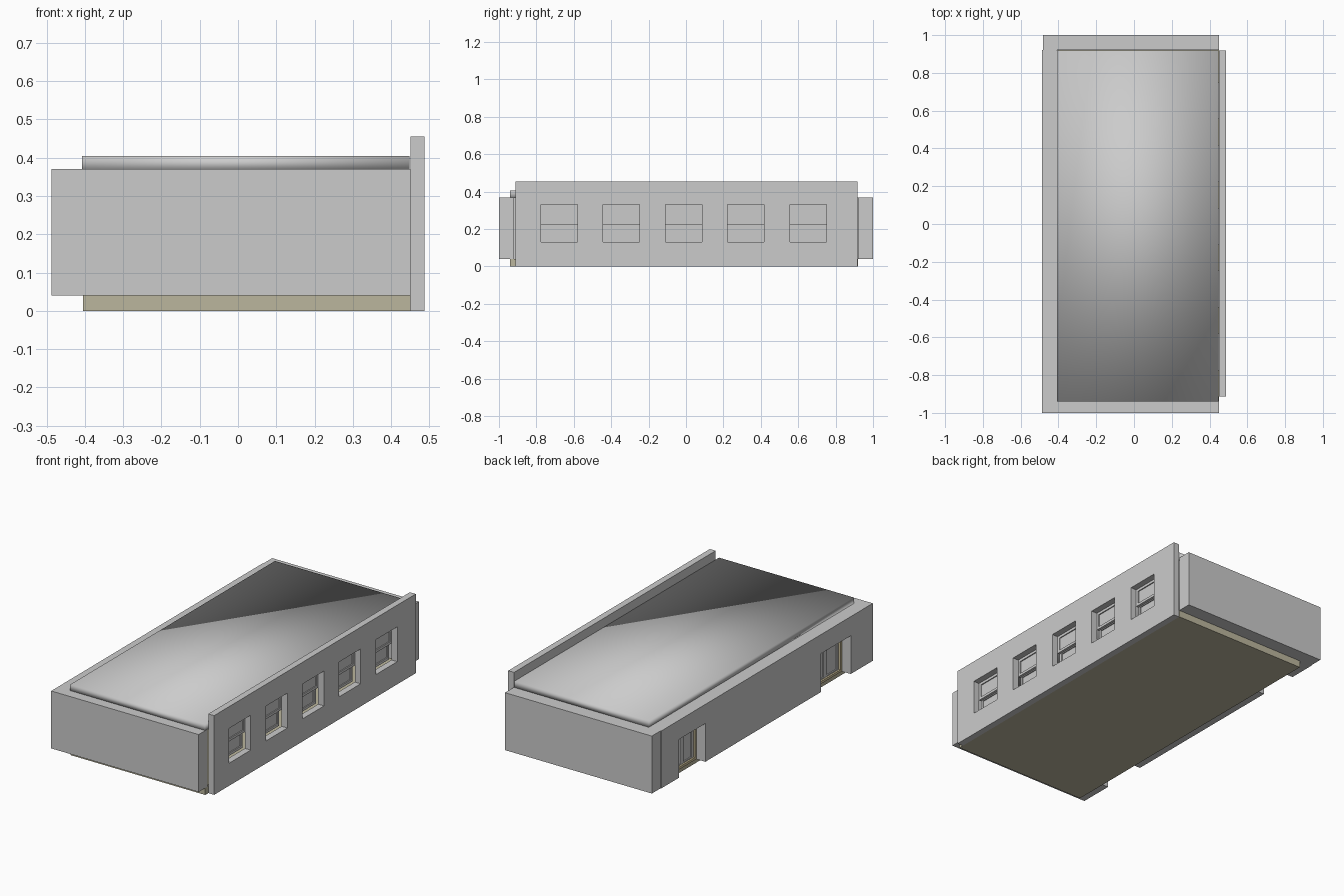
import bpy, bmesh

if "Cube" in bpy.data.objects:
    bpy.data.objects.remove(bpy.data.objects["Cube"])


def material(name, rgb):
    m = bpy.data.materials.new(name)
    m.diffuse_color = (*rgb, 1)
    m.use_nodes = True
    m.node_tree.nodes["Principled BSDF"].inputs["Base Color"].default_value = m.diffuse_color
    return m


OLIVE = material("olive_floor", (0.5, 0.47, 0.34))
TAN = material("tan_frame", (0.6, 0.52, 0.32))


def finish(name, bm, mat=None):
    bmesh.ops.recalc_face_normals(bm, faces=bm.faces[:])
    mesh = bpy.data.meshes.new(name)
    bm.to_mesh(mesh)
    bm.free()
    ob = bpy.data.objects.new(name, mesh)
    bpy.context.collection.objects.link(ob)
    if mat:
        mesh.materials.append(mat)
    return ob


def box(name, x, y, z, mat=None):
    bm = bmesh.new()
    bmesh.ops.create_cube(bm, size=1)
    for v in bm.verts:
        v.co = [r[0] + (c + 0.5) * (r[1] - r[0]) for r, c in zip((x, y, z), v.co)]
    return finish(name, bm, mat)


def wall(name, x, y, z, holes, hz):
    """Wall along y with openings: grid of cells minus the holes, extruded in x."""
    ys = sorted({*y, *(v for h in holes for v in h)})
    zs = sorted({*z, *hz})
    bm = bmesh.new()
    for a, b in zip(ys, ys[1:]):
        for c, d in zip(zs, zs[1:]):
            if (a, b) in holes and hz[0] <= c and d <= hz[1]:
                continue
            bm.faces.new([bm.verts.new((x[0], p, q)) for p, q in ((a, c), (b, c), (b, d), (a, d))])
    bmesh.ops.remove_doubles(bm, verts=bm.verts[:], dist=1e-5)
    ext = bmesh.ops.extrude_face_region(bm, geom=bm.faces[:], use_keep_orig=True)
    new = [g for g in ext["geom"] if isinstance(g, bmesh.types.BMVert)]
    bmesh.ops.translate(bm, verts=new, vec=(x[1] - x[0], 0, 0))
    return finish(name, bm)


def frame(name, x, y, z, t, mat=None):
    """Rectangular frame of bar width t."""
    box(name + "_left", x, (y[0], y[0] + t), z, mat)
    box(name + "_right", x, (y[1] - t, y[1]), z, mat)
    box(name + "_top", x, (y[0] + t, y[1] - t), (z[1] - t, z[1]), mat)
    box(name + "_bottom", x, (y[0] + t, y[1] - t), (z[0], z[0] + t), mat)


# floor slab
box("floor_slab", (-0.405, 0.45), (-0.94, 0.92), (0, 0.04), OLIVE)

# smooth shaded roof slab
roof = box("roof", (-0.408, 0.448), (-0.94, 0.918), (0.365, 0.405))
for p in roof.data.polygons:
    p.use_smooth = True

# end walls
box("front_wall", (-0.487, 0.45), (-1, -0.92), (0.04, 0.37))
box("back_wall", (-0.483, 0.45), (0.92, 1), (0.04, 0.37))

# right wall with five windows
windows = [(-0.775 + i * 0.3325, -0.58 + i * 0.3325) for i in range(5)]
wall("right_wall", (0.45, 0.487), (-0.912, 0.918), (0, 0.455), windows, (0.13, 0.33))
for i, (a, b) in enumerate(windows):
    n = f"window_{i + 1}"
    frame(n + "_upper_sash", (0.435, 0.45), (a, b), (0.225, 0.33), 0.015)
    frame(n + "_lower_sash", (0.42, 0.435), (a, b), (0.13, 0.235), 0.015)
    box(n + "_upper_pane", (0.44, 0.444), (a, b), (0.23, 0.33))
    box(n + "_lower_pane", (0.425, 0.429), (a, b), (0.13, 0.23))

# left wall with two doorways
doors = [(-0.80, -0.53), (0.52, 0.76)]
wall("left_wall", (-0.487, -0.408), (-0.92, 0.92), (0.04, 0.37), doors, (0.04, 0.26))
for i, (a, b) in enumerate(doors):
    n = f"door_{i + 1}"
    mid = (a + b) / 2
    frame(n + "_frame", (-0.43, -0.40), (a, b), (0.04, 0.26), 0.014, TAN)
    for j, (c, d) in enumerate(((a + 0.014, mid), (mid, b - 0.014))):
        frame(f"{n}_leaf_{j + 1}", (-0.42, -0.405), (c, d), (0.045, 0.246), 0.016)
        box(f"{n}_pane_{j + 1}", (-0.414, -0.410), (c, d), (0.05, 0.24))
